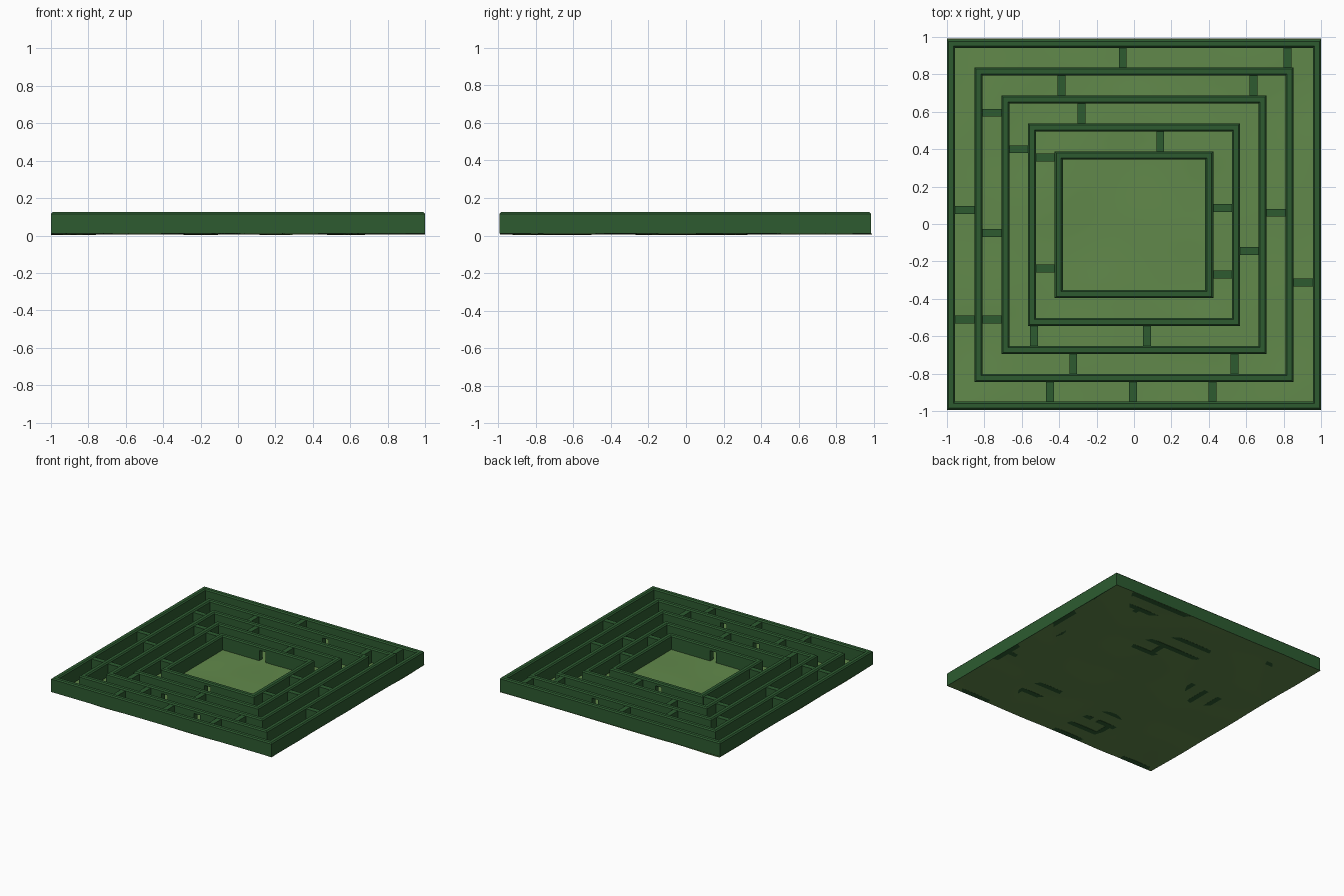
import bpy, bmesh
from mathutils import Vector, noise

if "Cube" in bpy.data.objects:
    bpy.data.objects.remove(bpy.data.objects["Cube"])


def material(name, rgb):
    m = bpy.data.materials.new(name)
    m.diffuse_color = (*rgb, 1)
    m.use_nodes = True
    m.node_tree.nodes["Principled BSDF"].inputs["Base Color"].default_value = m.diffuse_color
    return m


HEDGE = material("hedge_green", (0.026, 0.105, 0.03))
GRASS = material("grass_green", (0.12, 0.25, 0.07))
BASE, TOP, YC = 0.01, 0.125, -0.004


def add_object(name, bm, mat):
    bmesh.ops.recalc_face_normals(bm, faces=bm.faces)
    me = bpy.data.meshes.new(name)
    bm.to_mesh(me)
    bm.free()
    ob = bpy.data.objects.new(name, me)
    bpy.context.collection.objects.link(ob)
    if mat:
        me.materials.append(mat)
    return ob


def add_box(bm, lo, hi):
    lo, hi = Vector(lo), Vector(hi)
    for v in bmesh.ops.create_cube(bm, size=1)["verts"]:
        v.co = Vector(a * b for a, b in zip(v.co, hi - lo)) + (lo + hi) / 2


# Rectangular hedge ring: a chamfered wall section swept round four corners
def hedge_ring(name, hx, hy, t=0.044, c=0.009):
    section = [(0, BASE), (0, TOP - c), (c, TOP), (t - c, TOP), (t, TOP - c), (t, BASE)]
    bm = bmesh.new()
    loops = [[bm.verts.new((sx * (hx - d), YC + sy * (hy - d), z)) for d, z in section]
             for sx, sy in ((-1, -1), (1, -1), (1, 1), (-1, 1))]
    n = len(section)
    for i in range(4):
        a, b = loops[i], loops[(i + 1) % 4]
        for j in range(n):
            k = (j + 1) % n
            bm.faces.new((a[j], b[j], b[k], a[k]))
    return add_object(name, bm, HEDGE)


# Low passages cut through the front and back of a ring, below its top
def cut_passages(ring, hy, passages):
    bm = bmesh.new()
    for side, x in passages:
        y = YC + side * (hy - 0.022)
        add_box(bm, (x - 0.027, y - 0.035, -0.03), (x + 0.027, y + 0.035, 0.095))
    cutter = add_object("passage_cutter", bm, None)
    cutter.hide_render = True
    cutter.hide_viewport = True
    mod = ring.modifiers.new("passages", "BOOLEAN")
    mod.operation = "DIFFERENCE"
    mod.object = cutter
    mod.solver = "EXACT"


HX = [1.0, 0.853, 0.709, 0.567, 0.424]
HY = [0.99, 0.841, 0.692, 0.542, 0.392]
PASSAGES = {1: [(-1, 0.22), (1, 0.24)], 2: [(-1, -0.18)], 4: [(-1, 0.0), (1, -0.02)]}
for i, (hx, hy) in enumerate(zip(HX, HY)):
    ring = hedge_ring(f"hedge_ring_{i + 1}", hx, hy)
    if i in PASSAGES:
        cut_passages(ring, hy, PASSAGES[i])

# Short cross hedges blocking each corridor: back, front, left, right
CROSS = [
    ([-0.06, 0.82], [-0.45, -0.005, 0.42], [0.075, -0.51], [-0.313]),
    ([-0.387, 0.638], [-0.325, 0.538], [0.595, -0.048, -0.51], [0.06]),
    ([-0.28], [-0.535, 0.07], [0.40], [-0.145]),
    ([0.14], [], [0.355, -0.238], [0.085, -0.27]),
]
W = 0.021
bm = bmesh.new()
for i, (back, front, left, right) in enumerate(CROSS):
    for s, xs in ((1, back), (-1, front)):
        y = sorted((YC + s * (HY[i] - 0.035), YC + s * (HY[i + 1] - 0.01)))
        for x in xs:
            add_box(bm, (x - W, y[0], BASE), (x + W, y[1], 0.115))
    for s, ys in ((-1, left), (1, right)):
        x = sorted((s * (HX[i] - 0.035), s * (HX[i + 1] - 0.01)))
        for y in ys:
            add_box(bm, (x[0], y - W, BASE), (x[1], y + W, 0.115))
add_object("cross_hedges", bm, HEDGE)

# Gently uneven lawn sheet
bm = bmesh.new()
bmesh.ops.create_grid(bm, x_segments=40, y_segments=40, size=1)
for v in bm.verts:
    z = 0.008 + 0.008 * noise.noise(v.co * 2.5)
    v.co = (v.co.x * 0.999, v.co.y * 0.992, max(0.0, z))
for f in bm.faces:
    f.smooth = True
add_object("lawn", bm, GRASS)
